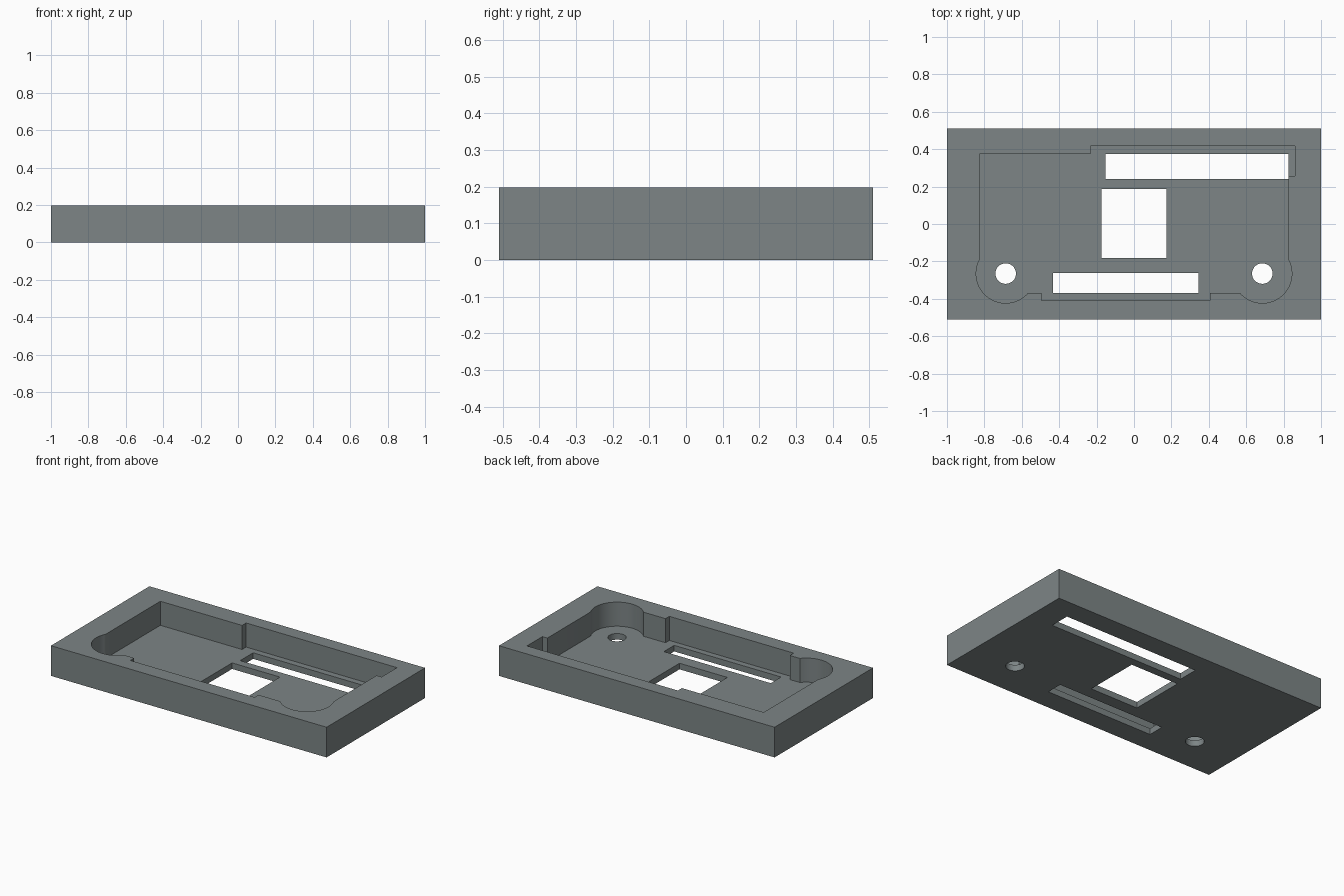
import bpy, bmesh, math

if "Cube" in bpy.data.objects:
    bpy.data.objects.remove(bpy.data.objects["Cube"])

HALF_X, HALF_Y, HEIGHT, FLOOR = 1.0, 0.51, 0.198, 0.04
BOSS_X, BOSS_Y, BOSS_R, HOLE_R = 0.686, -0.265, 0.158, 0.055

grey = bpy.data.materials.new("slate_grey")
grey.diffuse_color = (0.205, 0.235, 0.238, 1)
grey.use_nodes = True
grey.node_tree.nodes["Principled BSDF"].inputs["Base Color"].default_value = grey.diffuse_color


def prism(name, outline, z0, z1):
    """Extrude a flat counter-clockwise outline from z0 to z1."""
    bm = bmesh.new()
    face = bm.faces.new([bm.verts.new((x, y, z0)) for x, y in outline])
    ext = bmesh.ops.extrude_face_region(bm, geom=[face])
    verts = [g for g in ext["geom"] if isinstance(g, bmesh.types.BMVert)]
    bmesh.ops.translate(bm, vec=(0, 0, z1 - z0), verts=verts)
    bmesh.ops.recalc_face_normals(bm, faces=bm.faces)
    mesh = bpy.data.meshes.new(name)
    bm.to_mesh(mesh)
    bm.free()
    mesh.materials.append(grey)
    obj = bpy.data.objects.new(name, mesh)
    bpy.context.collection.objects.link(obj)
    return obj


def rect(x0, x1, y0, y1):
    return [(x0, y0), (x1, y0), (x1, y1), (x0, y1)]


def arc(cx, cy, r, a0, a1, n):
    return [(cx + r * math.cos(a0 + (a1 - a0) * i / n),
             cy + r * math.sin(a0 + (a1 - a0) * i / n)) for i in range(n + 1)]


# Pocket outline: stepped rectangle with a round lobe at each front corner
side, front, back = 0.826, -0.369, 0.375
a_front = math.asin((front - BOSS_Y) / BOSS_R)
a_side = math.acos((side - BOSS_X) / BOSS_R)
right_lobe = arc(BOSS_X, BOSS_Y, BOSS_R, -math.pi - a_front, a_side, 40)
left_lobe = [(-x, y) for x, y in reversed(right_lobe)]
pocket = (left_lobe
          + [(-0.495, front), (-0.495, -0.409), (0.407, -0.409), (0.407, front)]
          + right_lobe
          + [(side, 0.257), (0.862, 0.257), (0.862, 0.417),
             (-0.233, 0.417), (-0.233, back), (-side, back)])

# Block, then the pocket and the through openings cut from it
tray = prism("tray", rect(-HALF_X, HALF_X, -HALF_Y, HALF_Y), 0, HEIGHT)
cuts = [prism("pocket_cutter", pocket, FLOOR, 0.4)]
openings = {
    "back_slot": rect(-0.153, side, 0.241, back),
    "centre_window": rect(-0.174, 0.174, -0.181, 0.187),
    "front_slot": rect(-0.432, 0.344, front, -0.262),
    "left_hole": arc(-BOSS_X, BOSS_Y, HOLE_R, 0, math.tau, 32)[:-1],
    "right_hole": arc(BOSS_X, BOSS_Y, HOLE_R, 0, math.tau, 32)[:-1],
}
cuts += [prism(n + "_cutter", o, -0.1, 0.1) for n, o in openings.items()]

bpy.context.view_layer.objects.active = tray
tray.select_set(True)
for cut in cuts:
    cut.hide_render = True
    mod = tray.modifiers.new(cut.name, "BOOLEAN")
    mod.operation, mod.solver, mod.object = "DIFFERENCE", "EXACT", cut
    bpy.ops.object.modifier_apply(modifier=mod.name)
for cut in cuts:
    bpy.data.objects.remove(cut)

bpy.ops.object.select_all(action="DESELECT")
tray.select_set(True)
bpy.ops.object.shade_smooth_by_angle(angle=math.radians(30))
